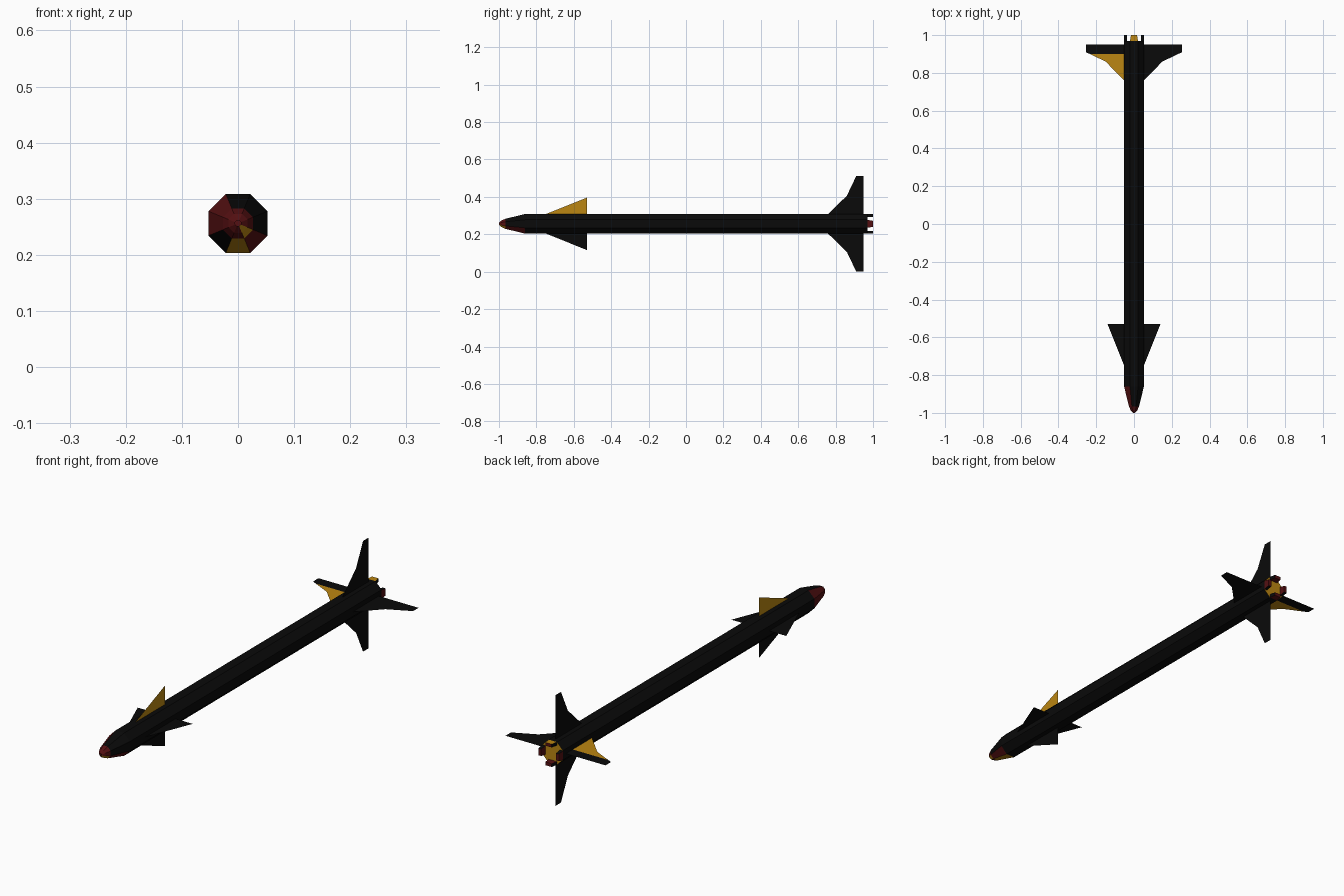
import bpy, bmesh, math

if "Cube" in bpy.data.objects:
    bpy.data.objects.remove(bpy.data.objects["Cube"])

CZ = 0.256          # height of the body axis
R = 0.0525          # distance from axis to each flat side


def material(name, rgb):
    m = bpy.data.materials.new(name)
    m.diffuse_color = (*rgb, 1)
    m.use_nodes = True
    m.node_tree.nodes["Principled BSDF"].inputs["Base Color"].default_value = m.diffuse_color
    return m


BLACK, RED, GOLD = 0, 1, 2
MATS = [material("black", (0.003, 0.003, 0.003)),
        material("dark red", (0.09, 0.005, 0.006)),
        material("gold", (0.50, 0.24, 0.006))]


def finish(name, bm, recalc=True):
    if recalc:
        bmesh.ops.recalc_face_normals(bm, faces=bm.faces)
    me = bpy.data.meshes.new(name)
    bm.to_mesh(me)
    bm.free()
    for m in MATS:
        me.materials.append(m)
    ob = bpy.data.objects.new(name, me)
    bpy.context.collection.objects.link(ob)
    return ob


def octagon_tube(name, profile, colour, front=None, back=None):
    """Eight-sided loft along y; colour(ring, side) gives the material."""
    bm = bmesh.new()
    rings = []
    for y, r in profile:
        c = r / math.cos(math.pi / 8)
        angles = [math.radians(45 * k - 22.5) for k in range(8)]
        rings.append([bm.verts.new((c * math.cos(a), y, CZ + c * math.sin(a))) for a in angles])
    for i in range(len(rings) - 1):
        for k in range(8):
            n = (k + 1) % 8
            f = bm.faces.new((rings[i][k], rings[i][n], rings[i + 1][n], rings[i + 1][k]))
            f.material_index = colour(i, k)
    for ring, cap in ((rings[0], front), (rings[-1], back)):
        if cap is not None:
            bm.faces.new(ring).material_index = cap
    return finish(name, bm)


def fin(name, angle, pieces):
    """Thin flat fin from (y, radius) outlines, turned about the body axis."""
    bm = bmesh.new()
    ca, sa = math.cos(math.radians(angle)), math.sin(math.radians(angle))
    for outline, col in pieces:
        f = bm.faces.new([bm.verts.new((r * ca, y, CZ + r * sa)) for y, r in outline])
        f.material_index = col
    bmesh.ops.remove_doubles(bm, verts=bm.verts, dist=1e-5)
    return finish(name, bm)


# main body with gold rear plate
octagon_tube("body", [(-0.86, R), (0.97, R)], lambda i, k: BLACK, back=GOLD)

# nose cone with coloured side panels
NOSE = [BLACK, BLACK, BLACK, RED, RED, BLACK, GOLD, RED]
octagon_tube("nose_cone", [(-0.86, R), (-0.965, 0.027)], lambda i, k: NOSE[k])

# rounded nose tip
octagon_tube("nose_tip", [(-0.965, 0.027), (-0.988, 0.017), (-1.0, 0.005)],
             lambda i, k: GOLD if k == 7 else RED, front=RED)

# front fins, the top one gold
for label, a in (("right", 0), ("top", 90), ("left", 180), ("bottom", 270)):
    fin("front_fin_" + label, a,
        [([(-0.755, 0.05), (-0.53, 0.14), (-0.53, 0.05)], GOLD if a == 90 else BLACK)])

# tail fins, the left one with a gold leading panel
for label, a in (("right", 0), ("top", 90), ("left", 180), ("bottom", 270)):
    fin("tail_fin_" + label, a, [
        ([(0.757, 0.05), (0.86, 0.15), (0.90, 0.234), (0.90, 0.05)], GOLD if a == 180 else BLACK),
        ([(0.90, 0.05), (0.90, 0.234), (0.91, 0.255), (0.95, 0.255), (0.95, 0.05)], BLACK)])

# four tapered tabs around the tail end
for label, a in (("right", 0), ("top", 90), ("left", 180), ("bottom", 270)):
    ca, sa = math.cos(math.radians(a)), math.sin(math.radians(a))
    bm = bmesh.new()
    layers = []
    for r in (R - 0.015, R):
        layers.append([bm.verts.new((r * ca - w * sa, y, CZ + r * sa + w * ca))
                       for y, w in ((0.97, -0.021), (0.97, 0.021), (1.0, 0.016), (1.0, -0.016))])
    lo, hi = layers
    bm.faces.new(lo).material_index = RED
    bm.faces.new(hi).material_index = GOLD if a == 90 else RED
    for i in range(4):
        j = (i + 1) % 4
        bm.faces.new((lo[i], lo[j], hi[j], hi[i])).material_index = RED if i == 2 else BLACK
    finish("tail_tab_" + label, bm)
